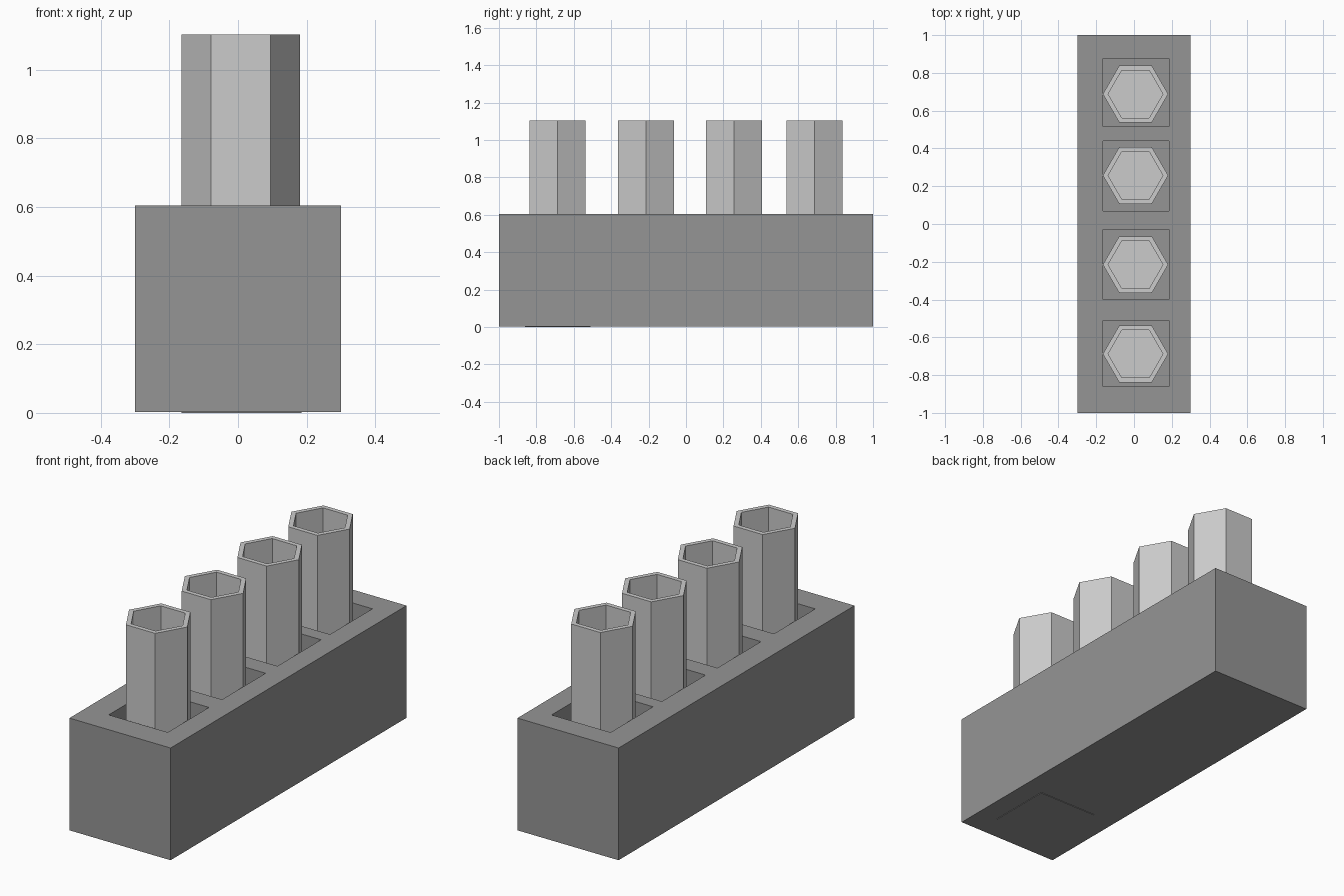
import bpy, bmesh
from math import cos, sin, pi

if "Cube" in bpy.data.objects:
    bpy.data.objects.remove(bpy.data.objects["Cube"])


def finish(bm, name, grey=None):
    bmesh.ops.recalc_face_normals(bm, faces=bm.faces)
    mesh = bpy.data.meshes.new(name)
    bm.to_mesh(mesh)
    bm.free()
    obj = bpy.data.objects.new(name, mesh)
    bpy.context.collection.objects.link(obj)
    if grey is not None:
        mat = bpy.data.materials.new(name + "_grey")
        mat.diffuse_color = (grey, grey, grey, 1)
        mat.use_nodes = True
        mat.node_tree.nodes["Principled BSDF"].inputs["Base Color"].default_value = mat.diffuse_color
        mesh.materials.append(mat)
    return obj


def sink(bm, face, z):
    """Extrude one face straight to height z, leaving walls behind."""
    new = bmesh.ops.extrude_discrete_faces(bm, faces=[face])["faces"][0]
    for v in new.verts:
        v.co.z = z


# Rack block: gridded top, square pockets sunk almost to the underside
TOP, BOTTOM = 0.605, 0.003
xs = [-0.3, -0.165, 0.185, 0.3]
pockets = [(-0.86, -0.51), (-0.40, -0.03), (0.07, 0.44), (0.515, 0.875)]
floors = [0.0, 0.01, 0.01, 0.01]
ys = [-1.0] + [y for p in pockets for y in p] + [1.0]

bm = bmesh.new()
grid = [[bm.verts.new((x, y, TOP)) for x in xs] for y in ys]
pocket_faces = []
for j in range(len(ys) - 1):
    for i in range(len(xs) - 1):
        f = bm.faces.new((grid[j][i], grid[j][i + 1],
                          grid[j + 1][i + 1], grid[j + 1][i]))
        if i == 1 and j % 2 == 1:
            pocket_faces.append(f)

# Outer walls and underside
rim = [e for e in bm.edges if e.is_boundary]
geom = bmesh.ops.extrude_edge_only(bm, edges=rim)["geom"]
for v in geom:
    if isinstance(v, bmesh.types.BMVert):
        v.co.z = BOTTOM
low = [e for e in bm.edges if e.is_boundary]
bmesh.ops.contextual_create(bm, geom=low)

for f, z in zip(pocket_faces, floors):
    sink(bm, f, z)
finish(bm, "rack_block", 0.3)


# Hexagonal hollow tubes standing in the pockets
def tube(name, x, y, z0=0.012, z1=1.103, r=0.173, wall=0.028, floor=0.07):
    bm = bmesh.new()
    ring = [bm.verts.new((x + r * cos(k * pi / 3), y + r * sin(k * pi / 3), z0))
            for k in range(6)]
    base = bm.faces.new(ring)
    top = bmesh.ops.extrude_face_region(bm, geom=[base], use_keep_orig=True)["geom"]
    for v in top:
        if isinstance(v, bmesh.types.BMVert):
            v.co.z = z1
    bmesh.ops.recalc_face_normals(bm, faces=bm.faces)
    lid = max(bm.faces, key=lambda f: f.calc_center_median().z)
    bmesh.ops.inset_individual(bm, faces=[lid], thickness=wall)
    sink(bm, lid, floor)
    finish(bm, name)


for n, y in enumerate([-0.688, -0.215, 0.257, 0.688], 1):
    tube(f"hex_tube_{n}", 0.008, y)
